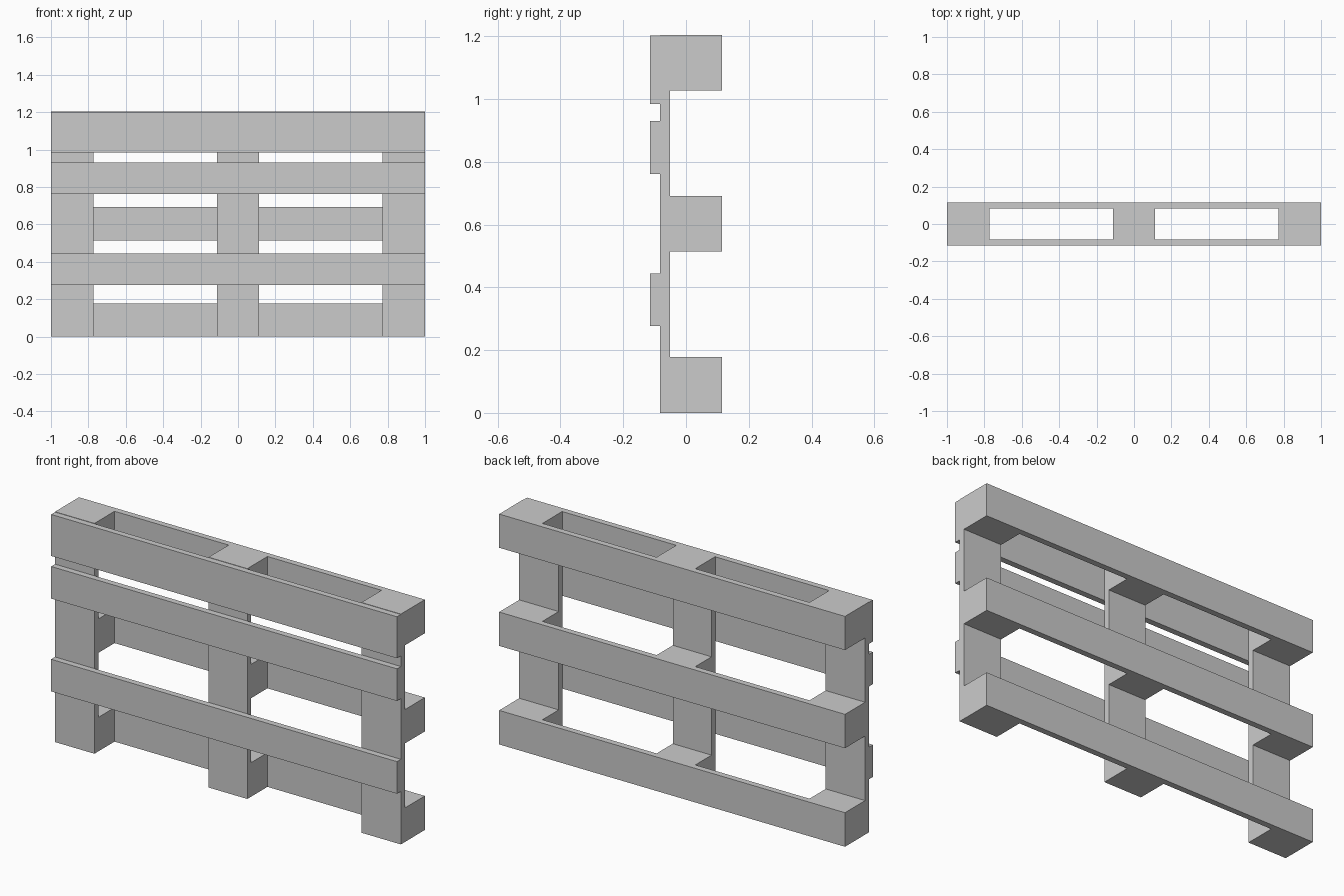
import bpy, bmesh

if "Cube" in bpy.data.objects:
    bpy.data.objects.remove(bpy.data.objects["Cube"])

TOP = 1.204
Y_FRONT, Y_DECK, Y_STRINGER, Y_BLOCK, Y_BACK = -0.115, -0.083, -0.051, 0.083, 0.115
ROWS = [("bottom", 0.0, 0.178), ("middle", 0.515, 0.692), ("top", 1.028, TOP)]
COLUMNS = [("left", -1.0, -0.772), ("centre", -0.112, 0.112), ("right", 0.772, 1.0)]


def extrude_x(name, profile, x0, x1):
    """Extrude a closed y-z profile from x0 to x1."""
    bm = bmesh.new()
    face = bm.faces.new([bm.verts.new((x0, y, z)) for y, z in profile])
    ext = bmesh.ops.extrude_face_region(bm, geom=[face])
    moved = [v for v in ext["geom"] if isinstance(v, bmesh.types.BMVert)]
    bmesh.ops.translate(bm, verts=moved, vec=(x1 - x0, 0, 0))
    bmesh.ops.recalc_face_normals(bm, faces=bm.faces)
    mesh = bpy.data.meshes.new(name)
    bm.to_mesh(mesh)
    bm.free()
    obj = bpy.data.objects.new(name, mesh)
    bpy.context.collection.objects.link(obj)
    return obj


def board(name, y0, y1, z0, z1):
    return extrude_x(name, [(y0, z0), (y1, z0), (y1, z1), (y0, z1)], -1.0, 1.0)


# Upright planks with their three spacer blocks, as one comb-shaped profile
comb = [(Y_DECK, TOP), (Y_DECK, 0.0)]
for _, z0, z1 in ROWS:
    if z0 > 0:
        comb.append((Y_STRINGER, z0))
    comb += [(Y_BLOCK, z0), (Y_BLOCK, z1)]
    if z1 < TOP:
        comb.append((Y_STRINGER, z1))
for side, x0, x1 in COLUMNS:
    extrude_x(side + "_upright_with_blocks", comb, x0, x1)

# Back boards across the blocks
for row, z0, z1 in ROWS:
    board(row + "_back_board", Y_BLOCK, Y_BACK, z0, z1)

# Front deck boards
for row, z0, z1 in [("lower", 0.277, 0.445), ("upper", 0.762, 0.93), ("top", 0.985, 1.202)]:
    board(row + "_deck_board", Y_FRONT, Y_DECK, z0, z1)
